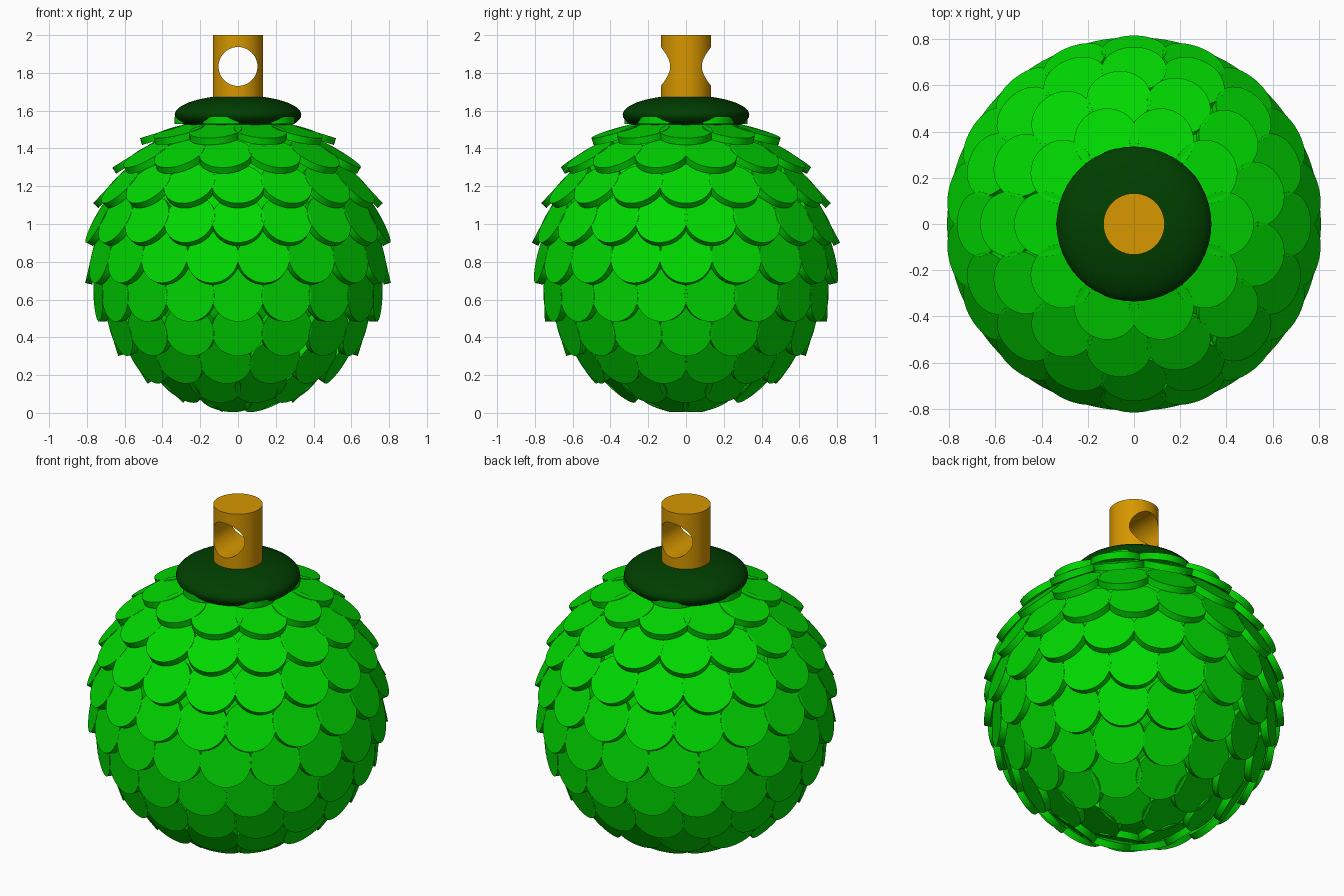
import bpy, bmesh, math
from mathutils import Matrix, Vector

if "Cube" in bpy.data.objects:
    bpy.data.objects.remove(bpy.data.objects["Cube"], do_unlink=True)

CENTRE = Vector((0, 0, 0.82))
SCALE_R, SCALE_T = 0.14, 0.038    # radius and thickness of one leaf scale
RING_R = 0.759                    # distance of scale centres from the middle
TILT = math.radians(13)           # lower edge of each scale lifts outward
COUNTS = (18, 18, 16, 13, 10, 5)  # scales per ring, from the middle to either pole


def material(name, rgb):
    m = bpy.data.materials.new(name)
    m.use_nodes = True
    m.diffuse_color = (*rgb, 1)
    bsdf = m.node_tree.nodes["Principled BSDF"]
    bsdf.inputs["Base Color"].default_value = (*rgb, 1)
    bsdf.inputs["Roughness"].default_value = 0.6
    return m


green = material("bright_green", (0.0, 0.68, 0.0))
dark = material("dark_green", (0.0, 0.048, 0.0))
gold = material("gold", (0.68, 0.31, 0.0))


def finish(obj, name, mat):
    obj.name = obj.data.name = name
    obj.data.materials.append(mat)
    bpy.ops.object.select_all(action='DESELECT')
    bpy.context.view_layer.objects.active = obj
    obj.select_set(True)
    bpy.ops.object.shade_smooth_by_angle(angle=math.radians(30))
    return obj


def ball(name, radius, z, squash, mat):
    bpy.ops.mesh.primitive_uv_sphere_add(segments=48, ring_count=24, radius=radius, location=(0, 0, z))
    obj = bpy.context.object
    obj.scale.z = squash
    return finish(obj, name, mat)


def scale_ring(name, latitude, count, phase):
    """A ring of thin round scales overlapping like roof tiles."""
    bm = bmesh.new()
    for i in range(count):
        place = (Matrix.Translation(CENTRE)
                 @ Matrix.Rotation(2 * math.pi * (i + phase) / count, 4, 'Z')
                 @ Matrix.Rotation(math.pi / 2 - latitude, 4, 'Y')
                 @ Matrix.Translation((0, 0, RING_R))
                 @ Matrix.Rotation(-TILT, 4, 'Y'))
        bmesh.ops.create_cone(bm, cap_ends=True, segments=36, radius1=SCALE_R,
                              radius2=SCALE_R, depth=SCALE_T, matrix=place)
    mesh = bpy.data.meshes.new(name)
    bm.to_mesh(mesh)
    bm.free()
    obj = bpy.data.objects.new(name, mesh)
    bpy.context.collection.objects.link(obj)
    finish(obj, name, green)


# Round body under the scales
ball("body_core", 0.743, CENTRE.z, 1, green)

# Staggered rings of scales from bottom to top
for k in range(-5, 6):
    scale_ring(f"scale_ring_{k + 6}", math.radians(15 * k), COUNTS[abs(k)], 0.5 if k % 2 else 0)

# Domed cap
ball("cap", 0.335, 1.578, 0.31, dark)

# Hanger post with a round hole from front to back
bpy.ops.mesh.primitive_cylinder_add(vertices=48, radius=0.133, depth=0.38, location=(0, 0, 1.81))
post = bpy.context.object
bpy.ops.mesh.primitive_cylinder_add(vertices=48, radius=0.103, depth=0.6, location=(0, 0, 1.834),
                                    rotation=(math.pi / 2, 0, 0))
cutter = bpy.context.object
cutter.name = "hole_cutter"
cutter.hide_render = True
cut = post.modifiers.new("hole", 'BOOLEAN')
cut.operation = 'DIFFERENCE'
cut.solver = 'EXACT'
cut.object = cutter
bpy.context.view_layer.objects.active = post
bpy.ops.object.modifier_apply(modifier=cut.name)
bpy.data.objects.remove(cutter, do_unlink=True)
post.data.materials.clear()
finish(post, "hanger_post", gold)
